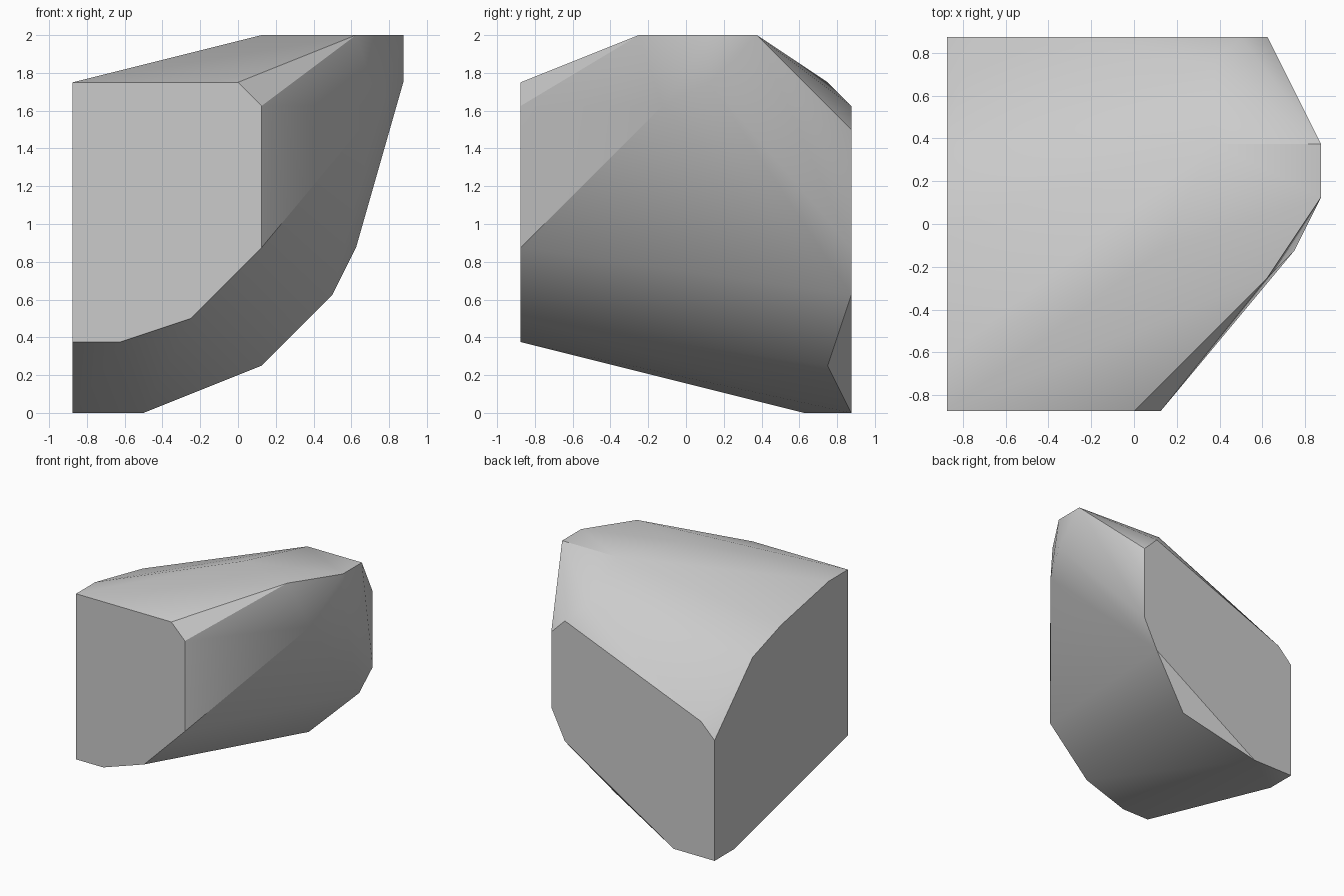
import bpy
import bmesh
import math

# Remove the default cube
default_cube = bpy.data.objects.get("Cube")
if default_cube:
    bpy.data.objects.remove(default_cube, do_unlink=True)

UNIT = 0.125  # the boulder is carved on a grid of eighths
HALF = 7

# Cut outlines of the boulder, in grid units
front_outline = [(-7, 3), (-5, 3), (-2, 4), (1, 7), (1, 13), (0, 14), (-7, 14)]
back_outline = [(-7, 0), (-4, 0), (4, 5), (5, 7), (5, 12), (4, 13), (-6, 9), (-7, 8)]
flat_side_outline = [(5, 0), (3, 12), (0, 13), (-5, 14)]
top_outline = [(7, 3), (7, 1), (5, -2), (1, -1), (3, 3)]
bulges = [(1, 6, 2), (7, 1, 14), (6, -1, 13), (3, 6, 14)]

corners = [(x, -HALF, z) for x, z in front_outline]
corners += [(x, HALF, z) for x, z in back_outline]
corners += [(-HALF, y, z) for y, z in flat_side_outline]
corners += [(x, y, 16) for x, y in top_outline]
corners += bulges

# Wrap the outlines in one convex skin and merge its flat faces
bm = bmesh.new()
for corner in corners:
    bm.verts.new([c * UNIT for c in corner])
bmesh.ops.convex_hull(bm, input=bm.verts[:])
loose = [v for v in bm.verts if not v.link_faces]
bmesh.ops.delete(bm, geom=loose, context="VERTS")
bmesh.ops.dissolve_limit(bm, angle_limit=math.radians(0.5),
                         verts=bm.verts[:], edges=bm.edges[:])
bmesh.ops.recalc_face_normals(bm, faces=bm.faces[:])
mesh = bpy.data.meshes.new("boulder")
bm.to_mesh(mesh)
bm.free()

boulder = bpy.data.objects.new("boulder", mesh)
bpy.context.collection.objects.link(boulder)

# Plain stone grey
stone = bpy.data.materials.new("stone_grey")
stone.use_nodes = True
grey = (0.6, 0.6, 0.6, 1.0)
stone.diffuse_color = grey
stone.node_tree.nodes["Principled BSDF"].inputs["Base Color"].default_value = grey
mesh.materials.append(stone)

# Soft shading on the rounded parts, crisp edges at the cuts
bpy.ops.object.select_all(action="DESELECT")
boulder.select_set(True)
bpy.context.view_layer.objects.active = boulder
bpy.ops.object.shade_smooth_by_angle(angle=math.radians(30))
